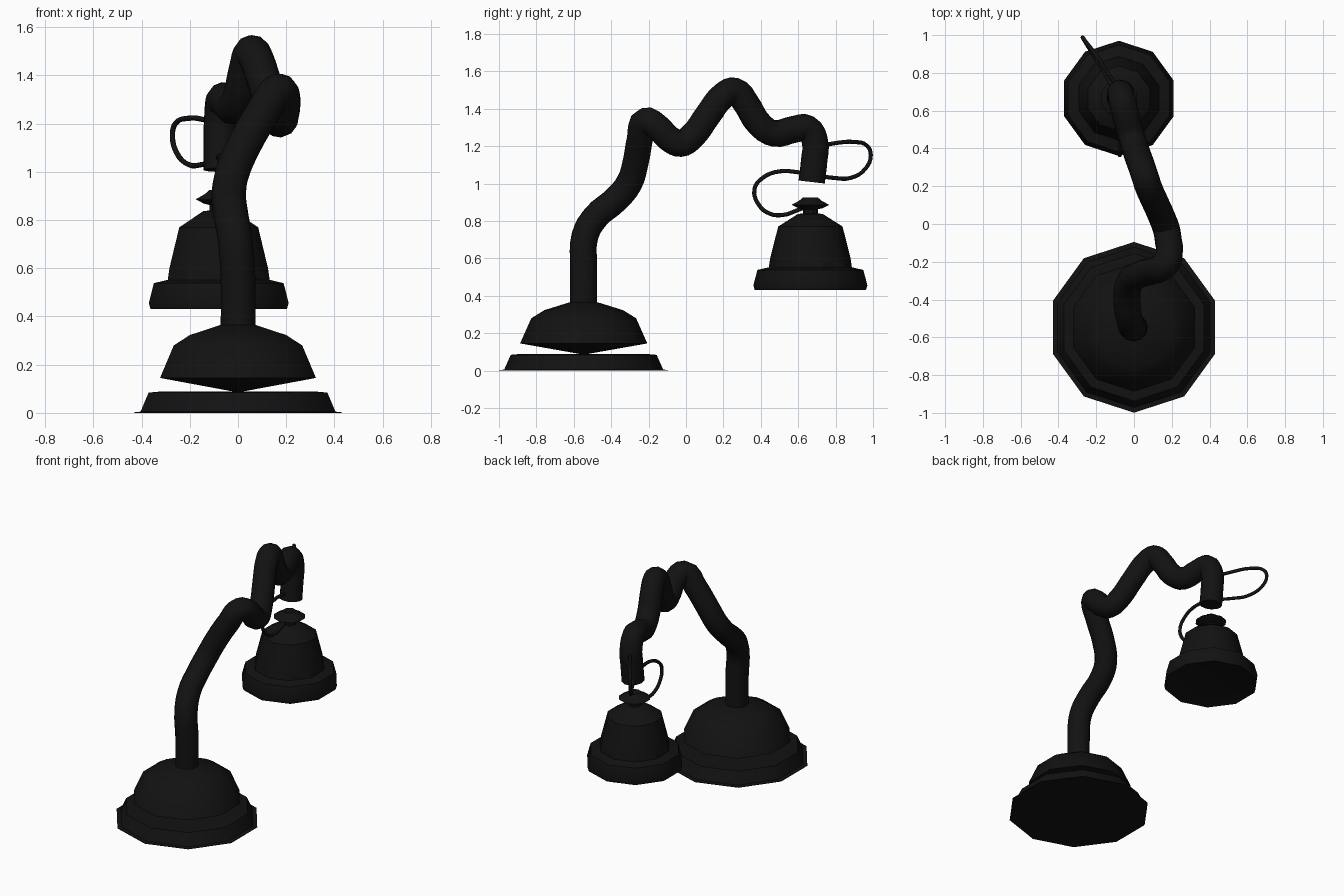
import bpy, bmesh, math

if "Cube" in bpy.data.objects:
    bpy.data.objects.remove(bpy.data.objects["Cube"])

mat = bpy.data.materials.new("black_enamel")
mat.diffuse_color = (0.006, 0.006, 0.006, 1)
mat.use_nodes = True
mat.node_tree.nodes["Principled BSDF"].inputs["Base Color"].default_value = mat.diffuse_color


def finish(ob, angle):
    ob.data.materials.clear()
    ob.data.materials.append(mat)
    bpy.ops.object.select_all(action='DESELECT')
    ob.select_set(True)
    bpy.context.view_layer.objects.active = ob
    if ob.type == 'CURVE':
        bpy.ops.object.convert(target='MESH')
        ob = bpy.context.view_layer.objects.active
    bpy.ops.object.shade_smooth_by_angle(angle=math.radians(angle))


def lathe(name, profile, centre, sides=10, angle=35):
    """Turn an (r, z) profile, listed bottom centre to top centre."""
    bm = bmesh.new()
    rings = []
    for r, z in profile:
        if r == 0:
            rings.append([bm.verts.new((0, 0, z))])
        else:
            rings.append([bm.verts.new((r * math.sin(2 * math.pi * i / sides),
                                        r * math.cos(2 * math.pi * i / sides), z))
                          for i in range(sides)])
    for a, b in zip(rings, rings[1:]):
        for i in range(sides):
            j = (i + 1) % sides
            quad = [a[i % len(a)], a[j % len(a)], b[j % len(b)], b[i % len(b)]]
            bm.faces.new(list(dict.fromkeys(quad)))
    bmesh.ops.recalc_face_normals(bm, faces=bm.faces)
    me = bpy.data.meshes.new(name)
    bm.to_mesh(me)
    bm.free()
    ob = bpy.data.objects.new(name, me)
    ob.location = (centre[0], centre[1], 0)
    bpy.context.collection.objects.link(ob)
    finish(ob, angle)


def tube(name, points, radius, bevel, steps):
    """Round tube through the points."""
    cu = bpy.data.curves.new(name, 'CURVE')
    cu.dimensions = '3D'
    cu.bevel_depth = radius
    cu.bevel_resolution = bevel
    cu.resolution_u = steps
    cu.use_fill_caps = True
    sp = cu.splines.new('BEZIER')
    sp.bezier_points.add(len(points) - 1)
    for bp, p in zip(sp.bezier_points, points):
        bp.co = p
        bp.handle_left_type = bp.handle_right_type = 'AUTO'
    ob = bpy.data.objects.new(name, cu)
    bpy.context.collection.objects.link(ob)
    finish(ob, 50)


BASE = (0, -0.547)
HOOD = (-0.08, 0.665)

# foot plate with thin lip
lathe("foot_plate", [(0, 0.02), (0.40, 0.0), (0.452, 0.0), (0.452, 0.003), (0.425, 0.005),
                     (0.39, 0.084), (0.335, 0.089), (0, 0.085)], BASE)

# domed base with conical underside
lathe("base_dome", [(0, 0.085), (0.34, 0.145), (0.28, 0.28), (0.21, 0.323),
                    (0.075, 0.365), (0, 0.368)], BASE)

# bent arm
tube("arm", [(0, -0.547, 0.34), (0, -0.547, 0.55), (-0.012, -0.54, 0.72),
             (-0.03, -0.48, 0.825), (-0.038, -0.38, 0.91), (-0.022, -0.305, 1.0),
             (0.03, -0.268, 1.12), (0.10, -0.246, 1.24), (0.165, -0.215, 1.335),
             (0.188, -0.15, 1.30), (0.182, -0.09, 1.24), (0.172, -0.03, 1.214),
             (0.15, 0.03, 1.25), (0.11, 0.12, 1.37), (0.075, 0.20, 1.47),
             (0.055, 0.262, 1.495), (0.035, 0.32, 1.43), (0.01, 0.39, 1.32),
             (-0.015, 0.47, 1.268), (-0.045, 0.58, 1.29), (-0.062, 0.65, 1.295),
             (-0.07, 0.69, 1.22), (-0.073, 0.685, 1.12), (-0.073, 0.672, 1.008)],
     0.072, 4, 4)

# lamp hood
lathe("lamp_hood", [(0, 0.46), (0.27, 0.44), (0.297, 0.43), (0.305, 0.455), (0.283, 0.538),
                    (0.222, 0.552), (0.215, 0.60), (0.172, 0.77), (0.065, 0.838), (0, 0.84)], HOOD)

# knob on top of the hood
lathe("hood_knob", [(0, 0.82), (0.04, 0.83), (0.04, 0.862), (0.065, 0.868), (0.10, 0.886),
                    (0.06, 0.908), (0.04, 0.925), (0, 0.925)], HOOD)

# looping cable from arm to hood
tube("cable", [(-0.08, 0.72, 1.20), (-0.14, 0.80, 1.216), (-0.205, 0.90, 1.222),
               (-0.26, 0.97, 1.20), (-0.272, 0.988, 1.15), (-0.255, 0.96, 1.08),
               (-0.205, 0.88, 1.03), (-0.15, 0.79, 1.03), (-0.10, 0.69, 1.045),
               (-0.08, 0.60, 1.06), (-0.075, 0.50, 1.065), (-0.075, 0.41, 1.03),
               (-0.075, 0.366, 0.97), (-0.075, 0.39, 0.885), (-0.075, 0.45, 0.838),
               (-0.078, 0.52, 0.832), (-0.08, 0.59, 0.855), (-0.08, 0.65, 0.88)],
     0.011, 2, 4)
